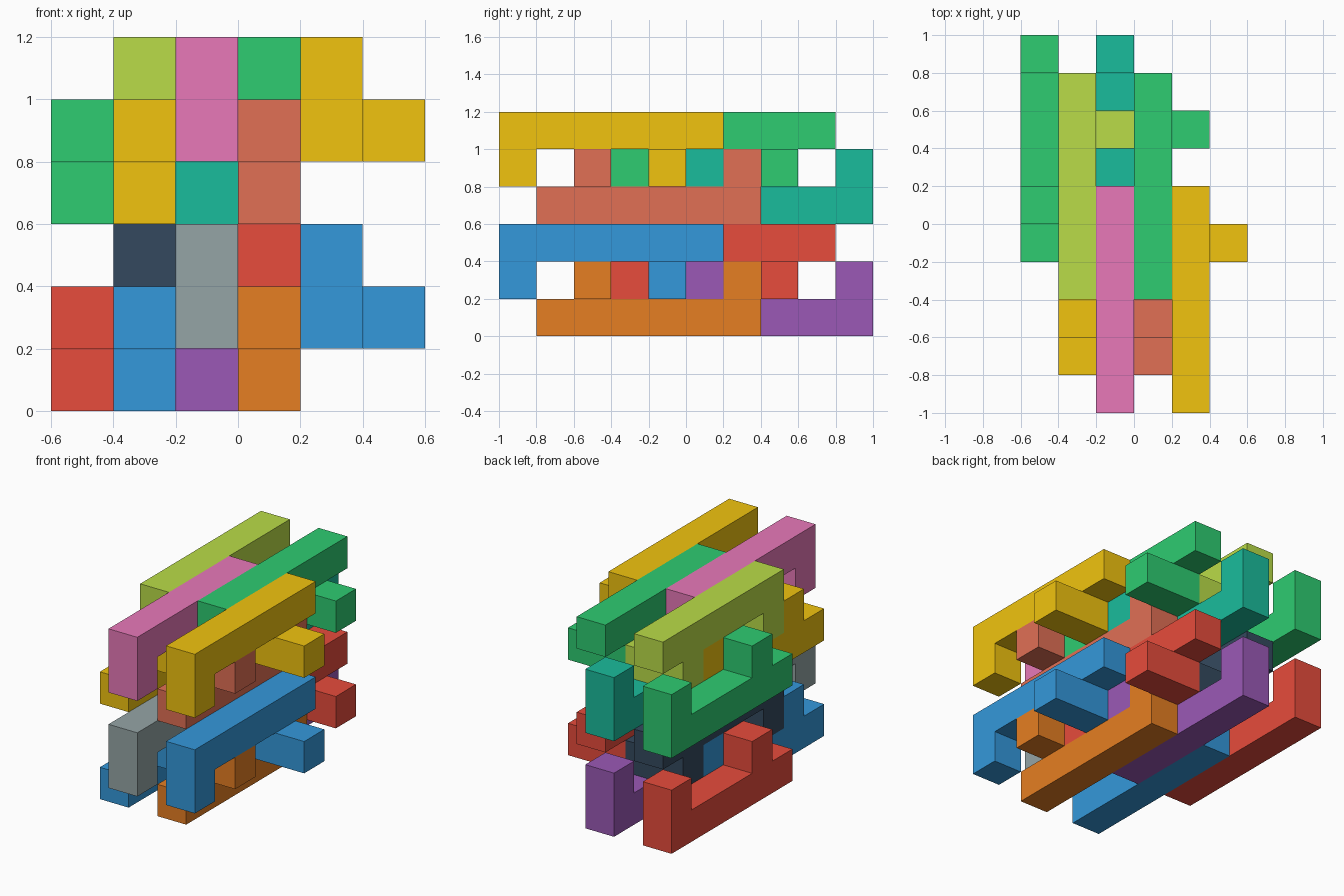
import bpy, bmesh
from mathutils import Matrix, Vector

if "Cube" in bpy.data.objects:
    bpy.data.objects.remove(bpy.data.objects["Cube"])

U = 0.2  # edge of one unit cube


def material(name, hex_code):
    srgb = [int(hex_code[i:i + 2], 16) / 255 for i in (0, 2, 4)]
    lin = [c / 12.92 if c <= 0.04045 else ((c + 0.055) / 1.055) ** 2.4 for c in srgb]
    m = bpy.data.materials.new(name)
    m.diffuse_color = (*lin, 1)
    m.use_nodes = True
    m.node_tree.nodes["Principled BSDF"].inputs["Base Color"].default_value = m.diffuse_color
    return m


def piece(name, cells, mat):
    """Fuse unit cubes into one solid with clean flat faces."""
    bm = bmesh.new()
    for i, j, k in cells:
        centre = Vector(((i - 2.5) * U, (j - 4.5) * U, (k + 0.5) * U))
        bmesh.ops.create_cube(bm, size=U, matrix=Matrix.Translation(centre))
    bmesh.ops.remove_doubles(bm, verts=bm.verts, dist=1e-4)
    # drop the walls shared by two neighbouring cubes
    seen = {}
    for f in bm.faces:
        key = tuple(round(c, 3) + 0.0 for c in f.calc_center_median())
        seen.setdefault(key, []).append(f)
    inner = [f for fs in seen.values() if len(fs) > 1 for f in fs]
    bmesh.ops.delete(bm, geom=inner, context='FACES')
    bmesh.ops.recalc_face_normals(bm, faces=bm.faces)
    bmesh.ops.dissolve_limit(bm, angle_limit=0.01, verts=bm.verts, edges=bm.edges)
    me = bpy.data.meshes.new(name)
    bm.to_mesh(me)
    bm.free()
    me.materials.append(mat)
    bpy.context.collection.objects.link(bpy.data.objects.new(name, me))


def lower_cells(i, j, k):
    """Six-long bar, post at the back end, post with side stub near the front."""
    bar = [(i, j + n, k) for n in range(6)]
    return bar + [(i, j + 5, k + 1), (i, j + 1, k + 1), (i + 1, j + 1, k + 1)]


def upper_cells(i, j, k):
    """The same piece turned half round the x axis."""
    return [(a, 9 - b, 2 * k + 2 - c) for a, b, c in lower_cells(i, 4 - j, k)]


# two identical interlocked layers, each of four lower and four upper pieces
layers = [
    ("bottom", 0,
     [("red", "e74c3c"), ("blue", "3498db"), ("purple", "9b59b6"), ("orange", "e67e22")],
     [("navy", "34495e"), ("grey", "95a5a6"), ("red", "e74c3c"), ("blue", "3498db")]),
    ("top", 3,
     [("green", "2ecc71"), ("yellow", "f1c40f"), ("teal", "1abc9c"), ("salmon", "e17055")],
     [("lime", "badc48"), ("pink", "e879b9"), ("green", "2ecc71"), ("yellow", "f1c40f")]),
]
mats = {}
for layer, k, lower, upper in layers:
    for name, code in lower + upper:
        if name not in mats:
            mats[name] = material(name, code)
    for n in range(4):
        # neighbouring bars are staggered by three cubes
        piece(f"{layer}_lower_{lower[n][0]}_piece",
              lower_cells(n, (4, 1)[n % 2], k), mats[lower[n][0]])
        piece(f"{layer}_upper_{upper[n][0]}_piece",
              upper_cells(n + 1, (3, 0)[n % 2], k), mats[upper[n][0]])
